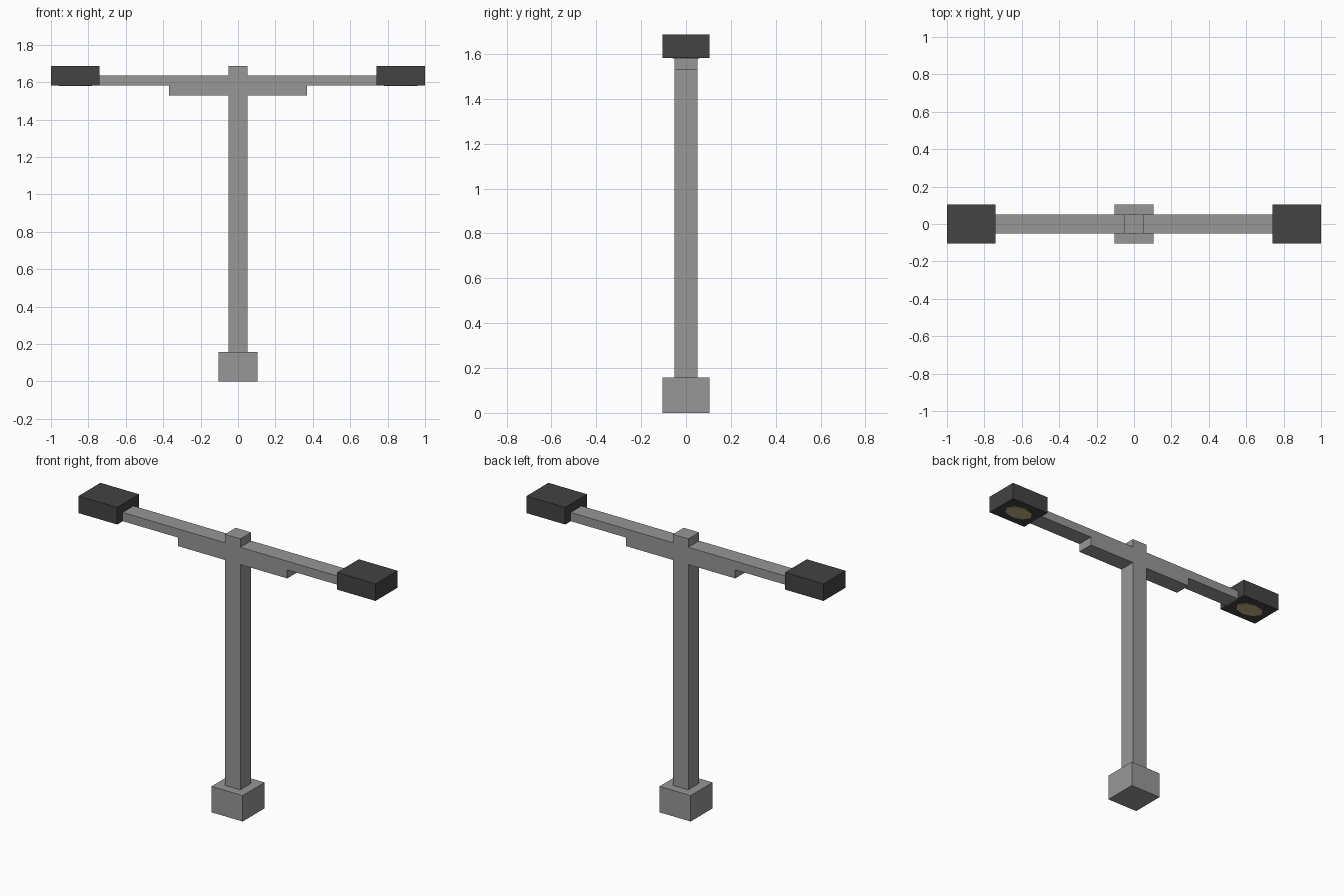
import bpy, math

if "Cube" in bpy.data.objects:
    bpy.data.objects.remove(bpy.data.objects["Cube"])


def material(name, rgb):
    m = bpy.data.materials.new(name)
    m.diffuse_color = (*rgb, 1.0)
    m.use_nodes = True
    m.node_tree.nodes["Principled BSDF"].inputs["Base Color"].default_value = m.diffuse_color
    return m


GREY = material("mid grey metal", (0.31, 0.31, 0.31))
DARK = material("dark grey housing", (0.056, 0.056, 0.056))
GLOW = material("pale yellow lens", (0.53, 0.47, 0.23))


def prism(name, profile, low, high, axis, mat):
    """Extrude a flat outline along y or z between two levels."""
    n = len(profile)
    if axis == 'y':
        verts = [(a, t, b) for t in (low, high) for a, b in profile]
    else:
        verts = [(a, b, t) for t in (low, high) for a, b in profile]
    faces = [tuple(range(n)), tuple(range(2 * n - 1, n - 1, -1))]
    faces += [(i, n + i, n + (i + 1) % n, (i + 1) % n) for i in range(n)]
    if axis == 'z':
        faces = [f[::-1] for f in faces]
    mesh = bpy.data.meshes.new(name)
    mesh.from_pydata(verts, [], faces)
    mesh.materials.append(mat)
    obj = bpy.data.objects.new(name, mesh)
    bpy.context.collection.objects.link(obj)
    return obj


def rect(x0, x1, y0, y1):
    return [(x0, y0), (x1, y0), (x1, y1), (x0, y1)]


BASE_TOP, ARM_LOW, ARM_TOP, TOP = 0.158, 1.582, 1.635, 1.686
HALF, WIDE = 0.052, 0.105

# Square foot
prism("foot", rect(-WIDE, WIDE, -WIDE, WIDE), 0, BASE_TOP, 'z', GREY)

# Post, stepped bracket and cross arm share one mirrored outline
right = [(HALF, BASE_TOP), (HALF, 1.53), (0.368, 1.53), (0.368, ARM_LOW),
         (0.74, ARM_LOW), (0.74, ARM_TOP), (HALF, ARM_TOP), (HALF, TOP)]
left = [(-x, z) for x, z in reversed(right)]
prism("post_and_arms", right + left, -HALF, HALF, 'y', GREY)

# Lamp heads with an eight-sided oval lens underneath
for side, s in (("left", -1), ("right", 1)):
    cx = s * 0.87
    prism(f"{side}_lamp_head", rect(cx - 0.13, cx + 0.13, -WIDE, WIDE),
          ARM_LOW, TOP, 'z', DARK)
    oval = [(cx + 0.09 * math.cos(i * math.pi / 4),
             0.06 * math.sin(i * math.pi / 4)) for i in range(8)]
    prism(f"{side}_lens", oval, ARM_LOW - 0.003, ARM_LOW + 0.002, 'z', GLOW)
